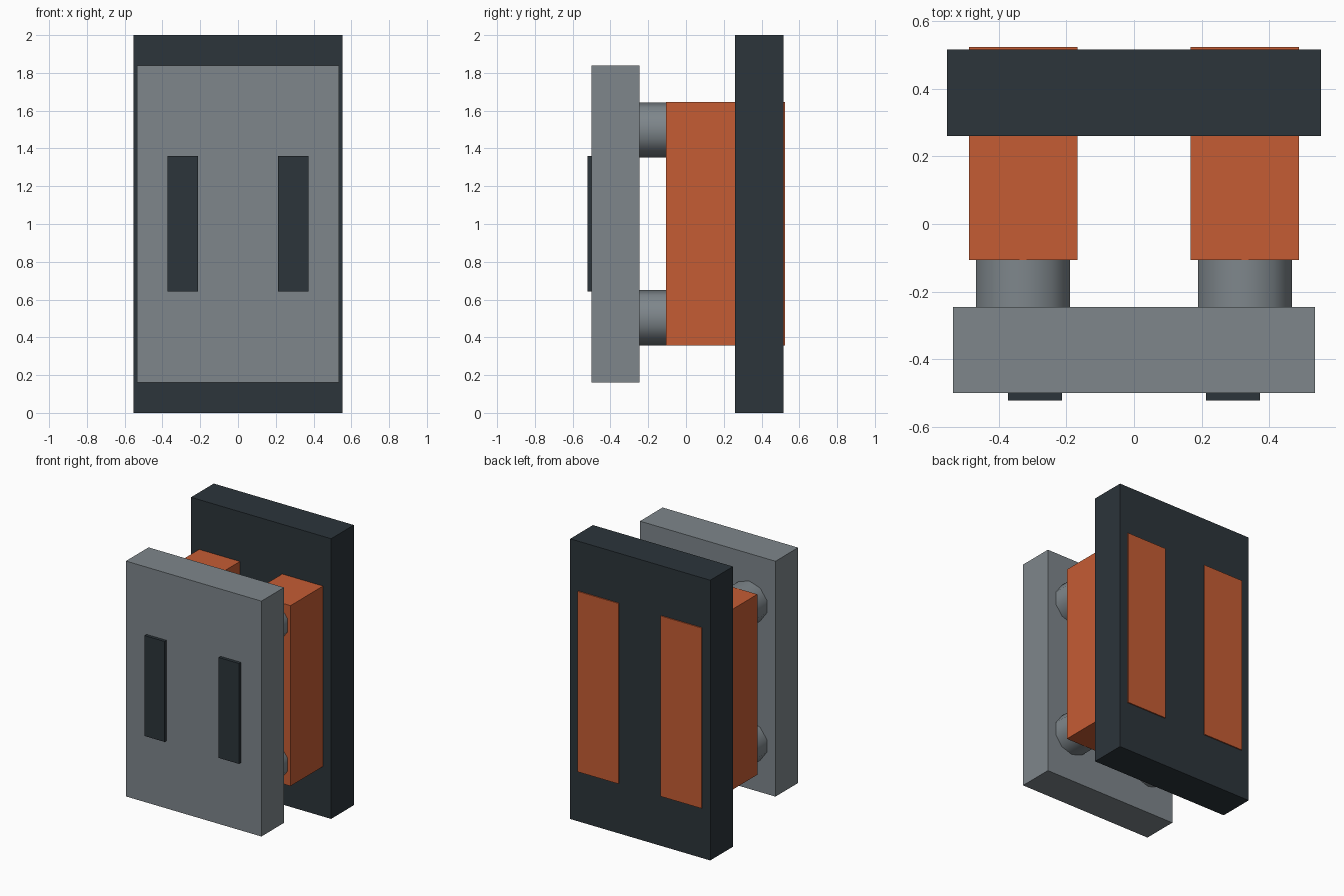
import bpy
import math

cube = bpy.data.objects.get("Cube")
if cube:
    bpy.data.objects.remove(cube, do_unlink=True)


def make_material(name, rgb):
    mat = bpy.data.materials.new(name)
    mat.use_nodes = True
    mat.diffuse_color = (*rgb, 1)
    mat.node_tree.nodes["Principled BSDF"].inputs["Base Color"].default_value = (*rgb, 1)
    return mat


dark = make_material("dark slate", (0.025, 0.035, 0.043))
grey = make_material("steel grey", (0.21, 0.24, 0.26))
orange = make_material("burnt orange", (0.56, 0.107, 0.034))


def finish(name, mat):
    obj = bpy.context.object
    obj.name = name
    obj.data.materials.append(mat)
    return obj


def box(name, mat, x, y, z):
    """Box spanning the (low, high) range on each axis."""
    bpy.ops.mesh.primitive_cube_add(size=1)
    obj = finish(name, mat)
    obj.location = [(a + b) / 2 for a, b in (x, y, z)]
    obj.scale = [b - a for a, b in (x, y, z)]
    bpy.ops.object.transform_apply(location=False, rotation=False, scale=True)
    return obj


def post(name, mat, x, z, radius, y):
    """Ten-sided post running front to back."""
    bpy.ops.mesh.primitive_cylinder_add(
        vertices=10, radius=radius, depth=y[1] - y[0],
        location=(x, sum(y) / 2, z), rotation=(math.pi / 2, 0, 0))
    finish(name, mat)
    bpy.ops.object.shade_smooth_by_angle(angle=math.radians(40))


# Front and back plates
box("back_plate", dark, (-0.553, 0.553), (0.26, 0.516), (0, 2))
box("front_plate", grey, (-0.535, 0.535), (-0.5, -0.245), (0.16, 1.84))

for side, sx in (("left", 1), ("right", -1)):
    cx = 0.328 * sx
    # Block passing through the back plate
    box(side + "_block", orange, (cx - 0.161, cx + 0.161), (-0.106, 0.524), (0.357, 1.645))
    # Raised slot on the front plate
    sc = 0.293 * sx
    box(side + "_slot", dark, (sc - 0.08, sc + 0.08), (-0.522, -0.48), (0.643, 1.36))
    # Posts joining the block to the front plate
    for level, z in (("lower", 0.504), ("upper", 1.498)):
        post(f"{side}_{level}_post", grey, cx, z, 0.146, (-0.255, -0.09))
